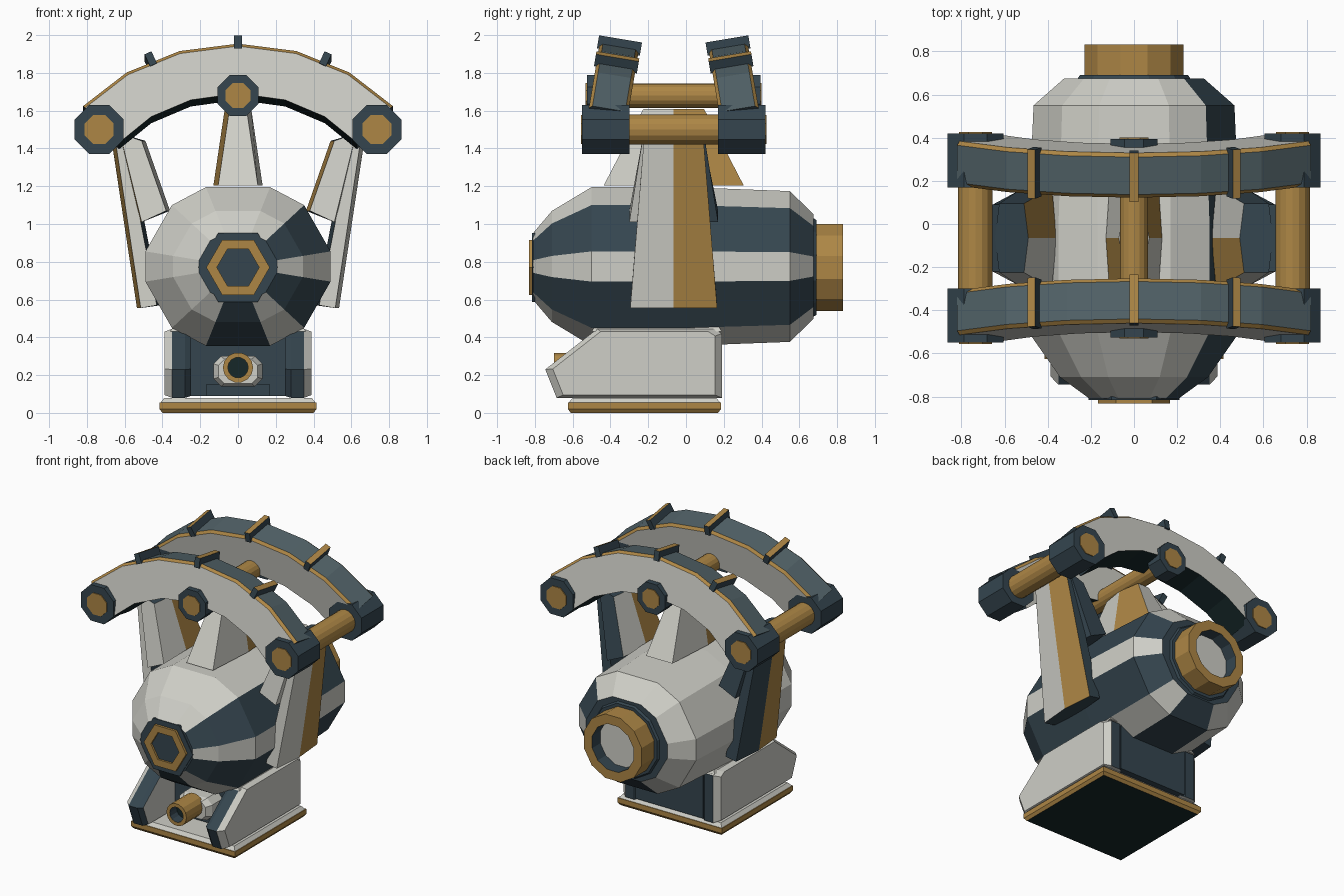
import bpy, bmesh, math
from mathutils import Vector, Matrix

if "Cube" in bpy.data.objects:
    bpy.data.objects.remove(bpy.data.objects["Cube"])

def mat(name, c):
    m = bpy.data.materials.new(name)
    m.diffuse_color = (*c, 1)
    m.use_nodes = True
    m.node_tree.nodes["Principled BSDF"].inputs["Base Color"].default_value = m.diffuse_color
    return m

MATS = [mat("pale grey", (0.62, 0.62, 0.57)), mat("dark slate", (0.035, 0.06, 0.078)),
        mat("gold", (0.42, 0.24, 0.06)), mat("mid slate", (0.085, 0.125, 0.14)),
        mat("near black", (0.008, 0.02, 0.022))]
PALE, DARK, GOLD, MID, BLACK = range(5)
YC = -0.065  # mirror plane of the arches and fins

def loft(name, rings, side, caps=(PALE, PALE)):
    """Skin rings of equal length; side(segment, edge) gives the colour."""
    bm = bmesh.new()
    vs = [[bm.verts.new(p) for p in r] for r in rings]
    n = len(rings[0])
    for s in range(len(rings) - 1):
        for i in range(n):
            j = (i + 1) % n
            f = bm.faces.new((vs[s][i], vs[s][j], vs[s + 1][j], vs[s + 1][i]))
            f.material_index = side(s, i) if callable(side) else side
    for r, c in ((vs[0], caps[0]), (vs[-1], caps[1])):
        bm.faces.new(r).material_index = c
    bmesh.ops.recalc_face_normals(bm, faces=bm.faces[:])
    me = bpy.data.meshes.new(name)
    bm.to_mesh(me)
    bm.free()
    for m in MATS:
        me.materials.append(m)
    ob = bpy.data.objects.new(name, me)
    bpy.context.collection.objects.link(ob)
    return ob

def turned(name, x, z, steps, n, side, caps, phase=0.0):
    """Part turned about an axis along y; steps are (y, radius)."""
    rings = [[(x + r * math.cos(phase + 2 * math.pi * i / n), y,
               z + r * math.sin(phase + 2 * math.pi * i / n)) for i in range(n)] for y, r in steps]
    return loft(name, rings, side, caps)

def box(name, x, y, z, side, caps, inset=0.0):
    def ring(h, d):
        return [(x[0] + d, y[0] + d, h), (x[1] - d, y[0] + d, h), (x[1] - d, y[1] - d, h), (x[0] + d, y[1] - d, h)]
    return loft(name, [ring(z[0], 0), ring(z[1], inset)], side, caps)

# Barrel body: twelve uneven sides, striped on the right and underneath
quarter = [(0.49, 0.08), (0.35, 0.325), (0.17, 0.42)]
half = quarter + [(-x, z) for x, z in reversed(quarter)]
section = half + [(-x, -z) for x, z in half]
body_steps = [(-0.81, 0.42), (-0.71, 0.7), (-0.5, 1.0), (0.0, 1.0), (0.55, 0.95), (0.675, 0.66)]
# edge 0 is upper right, 8 is bottom, 10 is lower right
loft("body", [[(x * s, y, 0.775 + z * s) for x, z in section] for y, s in body_steps],
     lambda s, i: DARK if i in (0, 8, 10) else PALE, (DARK, DARK))

# Nose plate and rear nozzle
turned("nose_plate", 0, 0.77, [(-0.80, 0.21), (-0.815, 0.21)], 6, DARK, (DARK, DARK))
turned("nose_ring", 0, 0.77, [(-0.80, 0.168), (-0.832, 0.168), (-0.832, 0.112), (-0.818, 0.112)], 6, GOLD, (DARK, DARK))
turned("rear_collar", 0, 0.77, [(0.66, 0.28), (0.69, 0.26)], 12, DARK, (DARK, DARK), math.pi / 12)
turned("rear_nozzle", 0, 0.77, [(0.66, 0.238), (0.832, 0.238), (0.832, 0.17), (0.74, 0.17)], 12,
       lambda s, i: DARK if s == 2 else GOLD, (DARK, PALE), math.pi / 12)

# Base plate
box("base_sole", (-0.40, 0.40), (-0.61, 0.17), (0.0, 0.02), GOLD, (BLACK, GOLD), -0.015)
box("base_band", (-0.415, 0.415), (-0.625, 0.185), (0.02, 0.055), GOLD, (BLACK, GOLD))
box("base_top", (-0.41, 0.41), (-0.62, 0.18), (0.055, 0.08), PALE, (PALE, PALE), 0.02)
box("base_core", (-0.27, 0.27), (-0.36, 0.19), (0.09, 0.45), DARK, (DARK, DARK))
box("base_sill", (-0.17, 0.17), (-0.42, -0.3), (0.09, 0.15), DARK, (DARK, DARK))

# Side pods
pod = [(-0.745, 0.23), (-0.685, 0.08), (0.19, 0.08), (0.19, 0.42), (0.15, 0.445), (-0.47, 0.445)]
for s, nm in ((1, "right"), (-1, "left")):
    rings = [[(s * x, -0.25 + (y + 0.25) * k, 0.26 + (z - 0.26) * k) for y, z in pod]
             for x, k in ((0.25, 0.95), (0.28, 1), (0.35, 1), (0.388, 0.92))]
    loft(nm + "_pod", rings, lambda g, i: DARK if g < 2 and i in (0, 2, 5) else PALE)
    box(nm + "_pod_ledge", sorted((s * 0.2, s * 0.36)), (-0.5, 0.19), (0.43, 0.495), PALE, (PALE, PALE), 0.04)

# Front spout
k = 0.04
spout = [(-0.13, 0.14 + k), (-0.13 + k, 0.14), (0.13 - k, 0.14), (0.13, 0.14 + k),
         (0.13, 0.3 - k), (0.13 - k, 0.3), (-0.13 + k, 0.3), (-0.13, 0.3 - k)]
loft("spout_block", [[(x * d, y, 0.22 + (z - 0.22) * d) for x, z in spout]
                     for y, d in ((-0.34, 1), (-0.48, 1), (-0.52, 0.8))], PALE)
turned("spout_tube", 0, 0.24, [(-0.5, 0.08), (-0.7, 0.08), (-0.7, 0.054), (-0.62, 0.054)], 14,
       lambda s, i: DARK if s == 2 else GOLD, (GOLD, BLACK))

# Arches: section swept along the arc, tilted toward the middle
outer = [(0.82, 1.61), (0.59, 1.79), (0.31, 1.905), (0.0, 1.945)]
inner = [(0.63, 1.41), (0.46, 1.55), (0.25, 1.64), (0.0, 1.675)]
outer += [(-x, z) for x, z in reversed(outer[:-1])]
inner += [(-x, z) for x, z in reversed(inner[:-1])]
cross = [(-0.105, 0), (-0.105, 0.94), (-0.088, 1), (0.088, 1), (0.105, 0.94), (0.105, 0)]
arch_cols = [PALE, GOLD, MID, GOLD, PALE, BLACK]
pivot = Vector((0, -0.41, 1.6))
tilt = Matrix.Rotation(math.radians(-9.5), 3, 'X')

def place(p, s):
    q = tilt @ (Vector(p) - pivot) + pivot
    return q if s < 0 else Vector((q.x, 2 * YC - q.y, q.z))

for s, nm in ((-1, "front"), (1, "back")):
    rings = [[place((ix + (ox - ix) * t, -0.41 + y, iz + (oz - iz) * t), s) for y, t in cross]
             for (ox, oz), (ix, iz) in zip(outer, inner)]
    loft(nm + "_arch", rings, lambda g, i: arch_cols[i], (DARK, DARK))
    # Small cleats on top of the arch
    for cx, cz, a in ((0, 1.945, 0), (0.46, 1.855, -24), (-0.46, 1.855, 24)):
        rot = Matrix.Rotation(math.radians(-a), 3, 'Y')
        rings = [[place(rot @ Vector((x, y, h)) + Vector((cx, -0.41, cz)), s)
                  for x, y in ((-0.02, -0.115), (0.02, -0.115), (0.02, 0.115), (-0.02, 0.115))]
                 for h in (-0.03, 0.04)]
        loft(nm + "_cleat", rings, DARK, (DARK, GOLD))

# Cross rods with octagonal collars
for x, z, rod, col, cap, y0, y1 in ((0.735, 1.5, 0.08, 0.14, 0.083, -0.55, -0.30),
                                    (-0.735, 1.5, 0.08, 0.14, 0.083, -0.55, -0.30),
                                    (0, 1.68, 0.065, 0.117, 0.072, -0.525, -0.40)):
    turned("cross_rod", x, z, [(-0.4, rod), (0.27, rod)], 16, GOLD, (GOLD, GOLD))
    for s in (1, -1):
        ys = [YC + s * (y - YC) for y in (y1, y0, y0 - 0.006)]
        turned("collar", x, z, [(ys[0], col), (ys[1], col)], 8, DARK, (DARK, DARK), math.pi / 8)
        turned("collar_cap", x, z, [(ys[1], cap), (ys[2], cap)], 8, GOLD, (GOLD, GOLD), math.pi / 8)

# Fins: tapered six-sided struts; faces run front, outer front, outer back, back, inner back, inner front
def fin(name, s, levels, cols, ridge=0.02, cap=DARK):
    rings = []
    for xo, zo, xi, zi, w in levels:
        e = ridge
        rings.append([(s * (xi + e), YC - w, zi), (s * (xo - e), YC - w, zo), (s * xo, YC, zo),
                      (s * (xo - e), YC + w, zo), (s * (xi + e), YC + w, zi), (s * xi, YC, zi)])
    loft(name, rings, lambda g, i: cols[i], (cap, cap))

big = [(0.535, 0.555, 0.41, 0.57, 0.23), (0.675, 1.48, 0.58, 1.45, 0.155)]
small = [(0.53, 1.01, 0.36, 1.07, 0.235), (0.645, 1.48, 0.49, 1.44, 0.16)]
fin("right_long_fin", 1, big, [PALE, PALE, GOLD, DARK, DARK, DARK])
fin("left_long_fin", -1, big, [PALE, GOLD, DARK, DARK, DARK, DARK])
fin("right_short_fin", 1, small, [PALE, PALE, DARK, DARK, PALE, GOLD])
fin("left_short_fin", -1, small, [PALE, GOLD, DARK, DARK, GOLD, PALE])
fin("centre_fin", 1, [(0.13, 1.205, -0.13, 1.205, 0.37), (0.07, 1.61, -0.07, 1.61, 0.16)],
    [PALE, PALE, GOLD, PALE, PALE, GOLD], 0.025, PALE)
